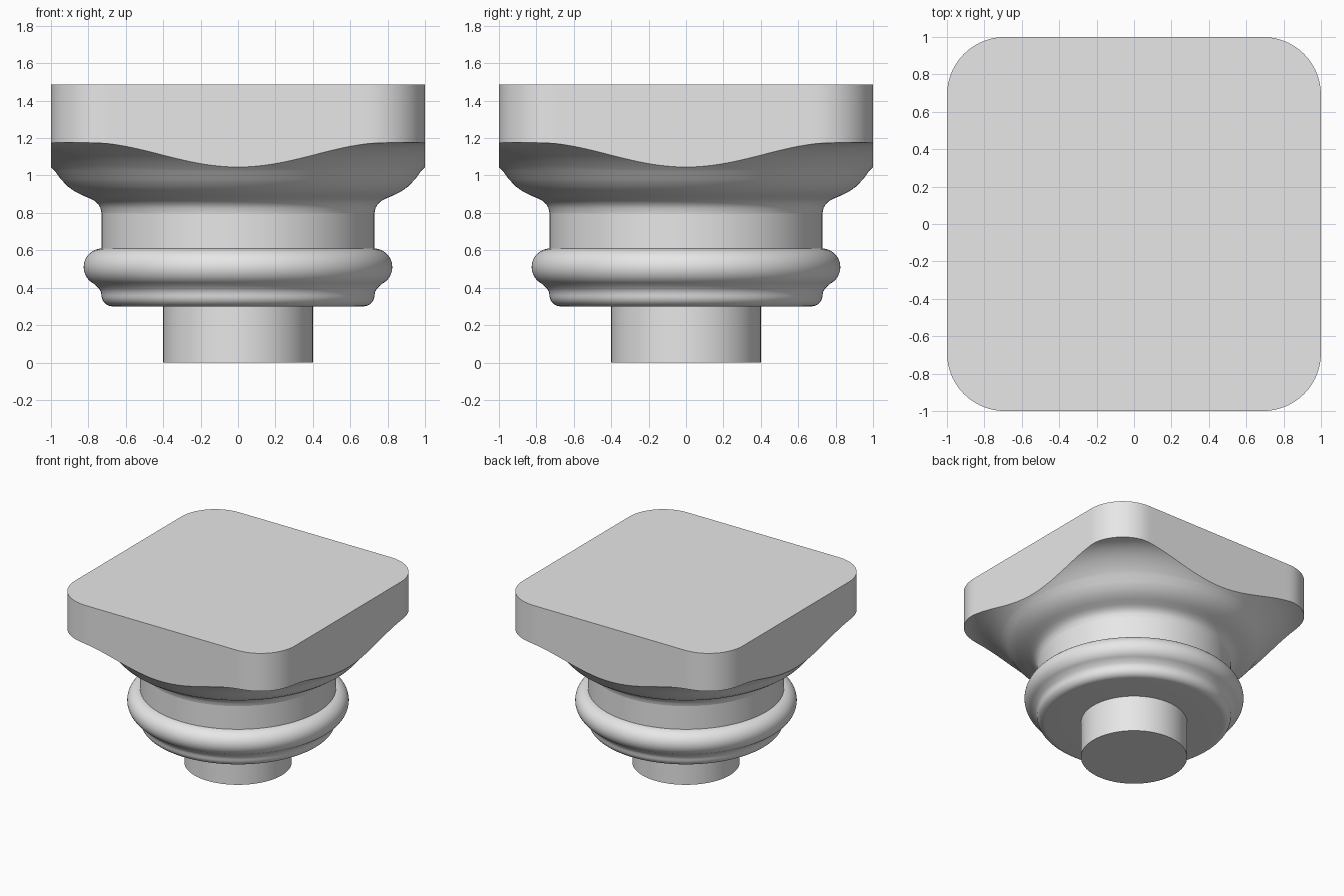
import bpy
import bmesh
from math import sin, cos, pi, sqrt, radians

cube = bpy.data.objects.get("Cube")
if cube:
    bpy.data.objects.remove(cube, do_unlink=True)

SEGMENTS = 240
CORNER = 0.31
TOP = 1.486

grey = bpy.data.materials.new("plain grey")
grey.use_nodes = True
grey.diffuse_color = (0.8, 0.8, 0.8, 1)
grey.node_tree.nodes["Principled BSDF"].inputs["Base Color"].default_value = grey.diffuse_color


def square_radius(a):
    """Distance from the axis to the rounded square outline at angle a."""
    c, s = abs(cos(a)), abs(sin(a))
    flat = 1 / max(c, s)
    k = 1 - CORNER
    if min(c, s) * flat <= k:
        return flat
    b = k * (c + s)
    return b + sqrt(b * b - 2 * k * k + CORNER * CORNER)


def flare(r):
    """Height of the flared underside at radius r."""
    return 1.175 - 1.78 * max(0, 1.27 - r) ** 2


def arc(r, z, radius, start, end, steps):
    angles = [radians(start + (end - start) * i / steps) for i in range(steps + 1)]
    return [(r + radius * cos(a), z + radius * sin(a)) for a in angles]


def loft(name, rings, cap_bottom=False, cap_top=False):
    """Join rings, each a function giving (radius, height) for an angle."""
    bm = bmesh.new()
    loops = []
    for ring in rings:
        loop = []
        for i in range(SEGMENTS):
            a = 2 * pi * i / SEGMENTS
            r, z = ring(a)
            loop.append(bm.verts.new((r * cos(a), r * sin(a), z)))
        loops.append(loop)
    for low, high in zip(loops, loops[1:]):
        for i in range(SEGMENTS):
            j = (i + 1) % SEGMENTS
            bm.faces.new((low[i], low[j], high[j], high[i]))
    if cap_bottom:
        bm.faces.new(loops[0][::-1])
    if cap_top:
        bm.faces.new(loops[-1])
    mesh = bpy.data.meshes.new(name)
    bm.to_mesh(mesh)
    bm.free()
    mesh.materials.append(grey)
    obj = bpy.data.objects.new(name, mesh)
    bpy.context.collection.objects.link(obj)
    bpy.ops.object.select_all(action="DESELECT")
    obj.select_set(True)
    bpy.context.view_layer.objects.active = obj
    bpy.ops.object.shade_smooth_by_angle(angle=radians(35))
    return obj


def turned(points):
    return [lambda a, p=p: p for p in points]


# Round peg at the foot
loft("peg", turned([(0.4, 0), (0.4, 0.3)]), cap_bottom=True)

# Turned neck: rounded foot, small cove, bulging ring, straight collar
neck = [(0.4, 0.3)]
neck += arc(0.67, 0.36, 0.06, -90, 0, 8)
neck += [(0.733, 0.377), (0.742, 0.393), (0.757, 0.408)]
neck += arc(0.725, 0.51, 0.1, -62, 90, 24)
neck += [(0.73, 0.61), (0.73, 0.8)]
loft("neck", turned(neck))

# Square head: round bowl that flares out to the rounded square slab
bowl = [(0.73, 0.8), (0.735, 0.825), (0.746, 0.845), (0.765, 0.863), (0.79, 0.877),
        (0.83, 0.893), (0.87, 0.913), (0.91, 0.941), (0.95, 0.983), (0.98, flare(0.98))]
head = turned(bowl)
STEPS = 10
for n in range(1, STEPS + 1):
    def flare_ring(a, t=n / STEPS):
        r = 0.98 + (square_radius(a) - 0.98) * t
        return r, flare(r)
    head.append(flare_ring)
head.append(lambda a: (square_radius(a), TOP))
loft("square_head", head, cap_top=True)
